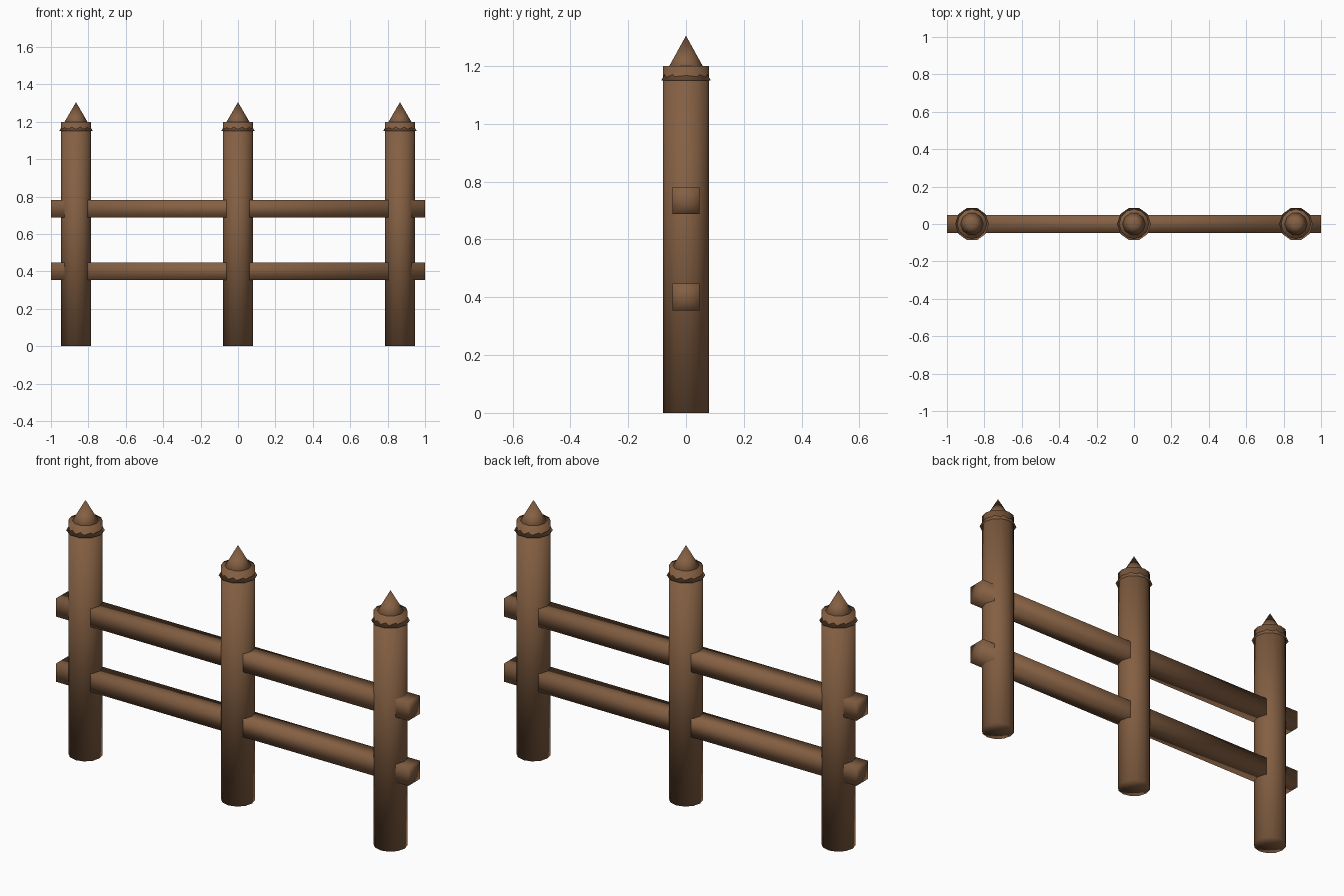
import bpy, bmesh
from math import sin, cos, pi
from mathutils import Matrix

if "Cube" in bpy.data.objects:
    bpy.data.objects.remove(bpy.data.objects["Cube"])

wood = bpy.data.materials.new("wood")
wood.diffuse_color = (0.23, 0.115, 0.055, 1)
wood.use_nodes = True
wood.node_tree.nodes["Principled BSDF"].inputs["Base Color"].default_value = wood.diffuse_color


def tapered(name, sides, r0, r1, z0, z1, turn=0.0, matrix=None):
    """Smooth prism (or cone when r1 is 0) with fan caps."""
    bm = bmesh.new()

    def ring(r, z):
        return [bm.verts.new((r * cos(turn + 2 * pi * i / sides),
                              r * sin(turn + 2 * pi * i / sides), z))
                for i in range(sides)]

    low, base, tip = ring(r0, z0), bm.verts.new((0, 0, z0)), bm.verts.new((0, 0, z1))
    high = ring(r1, z1) if r1 else None
    for i in range(sides):
        j = (i + 1) % sides
        bm.faces.new((low[j], low[i], base))
        if high:
            bm.faces.new((low[i], low[j], high[j], high[i]))
            bm.faces.new((high[i], high[j], tip))
        else:
            bm.faces.new((low[i], low[j], tip))
    for f in bm.faces:
        f.smooth = True
    if matrix:
        bm.transform(matrix)
    mesh = bpy.data.meshes.new(name)
    bm.to_mesh(mesh)
    bm.free()
    mesh.materials.append(wood)
    ob = bpy.data.objects.new(name, mesh)
    bpy.context.collection.objects.link(ob)
    return ob


# Round posts, each with a pointed cap sunk over the top
for side, x in (("left", -0.866), ("middle", 0.0), ("right", 0.866)):
    tapered(side + "_post", 12, 0.08, 0.08, 0, 1.2).location.x = x
    tapered(side + "_post_cap", 10, 0.09, 0, 1.15, 1.305).location.x = x

# Square rails running along x through the posts
along_x = Matrix.Rotation(pi / 2, 4, 'Y')
for level, z in (("lower", 0.401), ("upper", 0.735)):
    rail = tapered(level + "_rail", 4, 0.0665, 0.0665, -1, 1, pi / 4, along_x)
    rail.location.z = z
